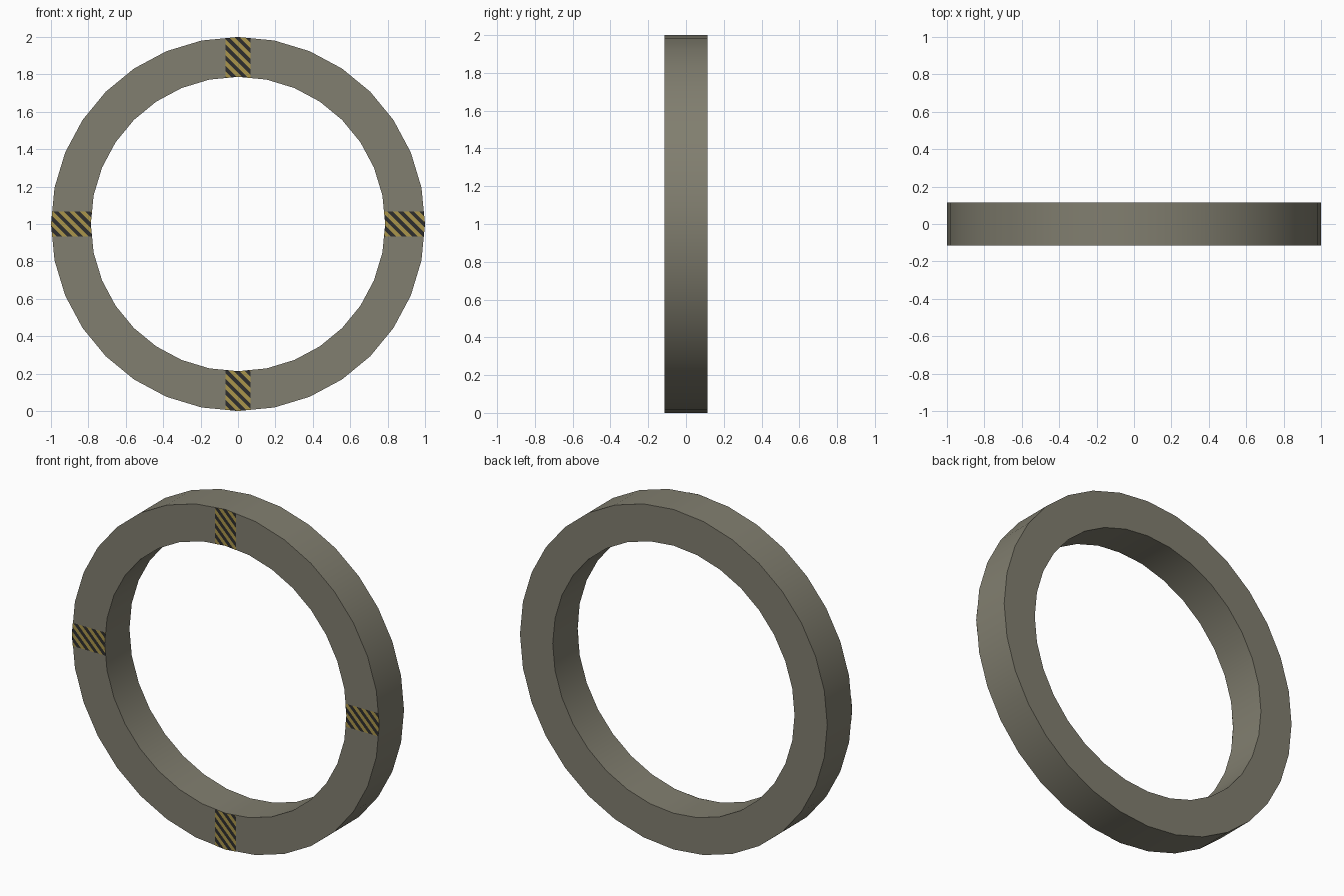
import bpy, bmesh, math
from mathutils import Vector

if "Cube" in bpy.data.objects:
    bpy.data.objects.remove(bpy.data.objects["Cube"])

RO, RI, D, SEG = 1.0, 0.787, 0.115, 32


def material(name, rgb):
    m = bpy.data.materials.new(name)
    m.diffuse_color = (*rgb, 1)
    m.use_nodes = True
    m.node_tree.nodes["Principled BSDF"].inputs["Base Color"].default_value = m.diffuse_color
    return m


grey = material("warm_grey", (0.22, 0.21, 0.16))
yellow = material("hazard_yellow", (0.40, 0.30, 0.07))
black = material("hazard_black", (0.027, 0.026, 0.026))


def make_object(name, bm, mats):
    me = bpy.data.meshes.new(name)
    bm.to_mesh(me)
    bm.free()
    for m in mats:
        me.materials.append(m)
    ob = bpy.data.objects.new(name, me)
    bpy.context.collection.objects.link(ob)
    return ob


# Ring: rectangular section swept around 32 sides
bm = bmesh.new()
loops = []
for i in range(SEG):
    a = 2 * math.pi * i / SEG
    loops.append([bm.verts.new((r * math.sin(a), y, 1 + r * math.cos(a)))
                  for r, y in ((RO, -D), (RO, D), (RI, D), (RI, -D))])
for i in range(SEG):
    p, q = loops[i], loops[(i + 1) % SEG]
    for k in range(4):
        n = (k + 1) % 4
        bm.faces.new((p[k], p[n], q[n], q[k]))
bmesh.ops.recalc_face_normals(bm, faces=bm.faces[:])
ring = make_object("ring", bm, [grey])
bpy.context.view_layer.objects.active = ring
ring.select_set(True)
bpy.ops.object.shade_smooth_by_angle(angle=math.radians(30))

# Hazard patches on the front face, cut into diagonal stripes
W, STEP = 0.068, 0.0285
DROP = W * math.tan(math.pi / SEG)
outline = [(-W, RI - DROP), (0, RI), (W, RI - DROP),
           (W, RO - DROP), (0, RO), (-W, RO - DROP)]
diagonal = Vector((1, 0, 1))
for name, turn in (("top", 0), ("right", 1), ("bottom", 2), ("left", 3)):
    c, s = math.cos(turn * math.pi / 2), math.sin(turn * math.pi / 2)
    centre = Vector((s * 0.893, -D - 0.002, 1 + c * 0.893))
    bm = bmesh.new()
    bm.faces.new([bm.verts.new((c * x + s * r, -D - 0.002, 1 - s * x + c * r))
                  for x, r in outline])
    for k in range(-8, 9):
        bmesh.ops.bisect_plane(bm, geom=bm.verts[:] + bm.edges[:] + bm.faces[:],
                               plane_co=centre + Vector((k * STEP, 0, 0)),
                               plane_no=diagonal)
    for f in bm.faces:
        f.normal_update()
        if f.normal.y > 0:
            f.normal_flip()
        d = (f.calc_center_median() - centre).dot(diagonal)
        f.material_index = math.floor(d / STEP) % 2
    make_object("hazard_patch_" + name, bm, [yellow, black])
